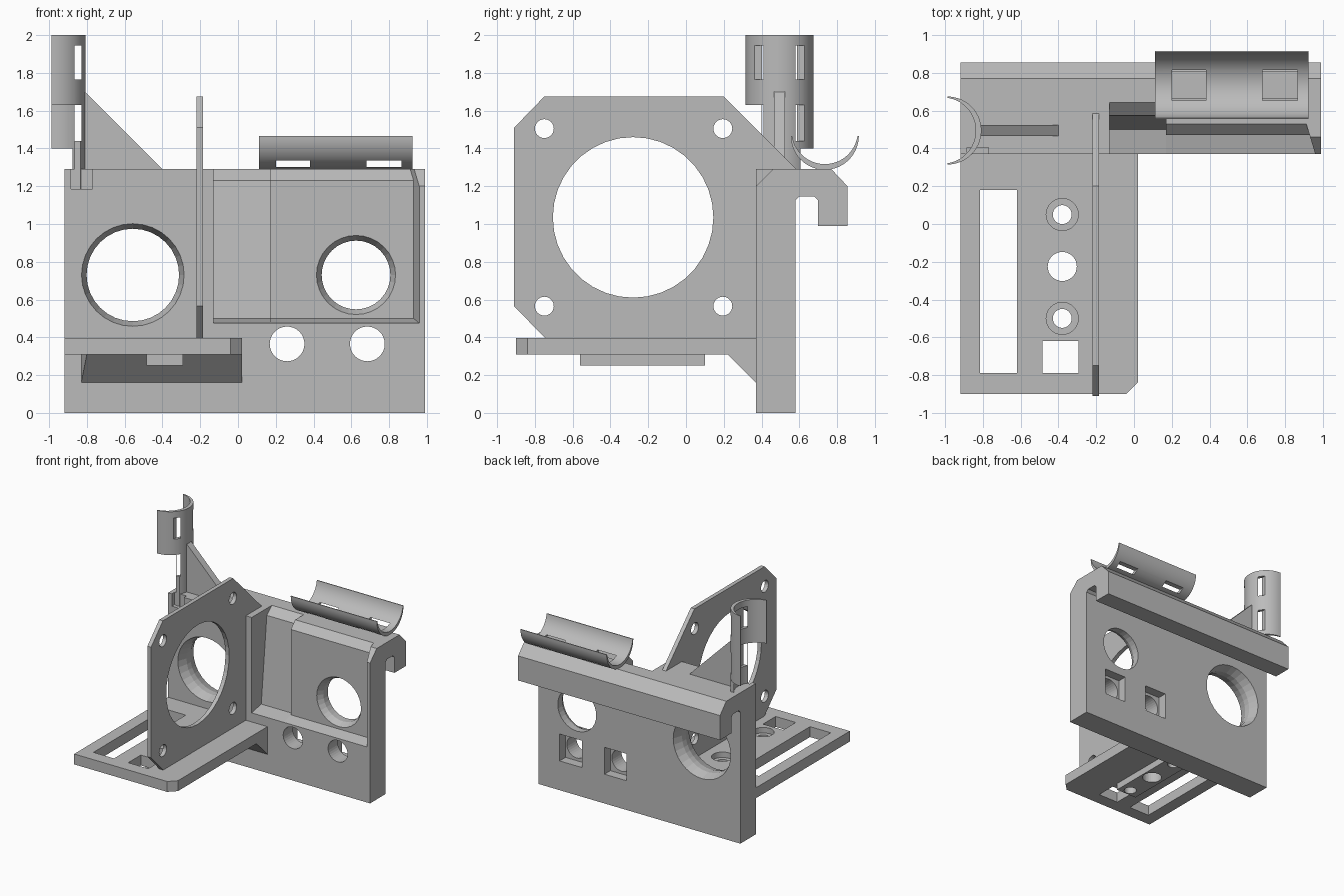
import bpy, bmesh
from math import sin, cos, pi, acos

if "Cube" in bpy.data.objects:
    bpy.data.objects.remove(bpy.data.objects["Cube"])

grey = bpy.data.materials.new("plain grey")
grey.use_nodes = True
grey.diffuse_color = (0.5, 0.5, 0.5, 1)
grey.node_tree.nodes["Principled BSDF"].inputs["Base Color"].default_value = (0.5, 0.5, 0.5, 1)

PLACE = {"x": lambda u, v, a: (a, u, v),
         "y": lambda u, v, a: (u, a, v),
         "z": lambda u, v, a: (u, v, a)}


def prism(name, start, axis, a, b, end=None, shift=None):
    """Extrude a 2D outline along an axis; a different end outline gives a taper."""
    end = end or start
    bm = bmesh.new()
    low = [bm.verts.new(PLACE[axis](u, v, a)) for u, v in start]
    high = [bm.verts.new(PLACE[axis](u, v, b)) for u, v in end]
    bm.faces.new(low)
    bm.faces.new(high)
    for i in range(len(low)):
        j = (i + 1) % len(low)
        bm.faces.new((low[i], low[j], high[j], high[i]))
    if shift:
        for v in bm.verts:
            shift(v.co)
    bmesh.ops.recalc_face_normals(bm, faces=bm.faces)
    mesh = bpy.data.meshes.new(name)
    bm.to_mesh(mesh)
    bm.free()
    mesh.materials.append(grey)
    obj = bpy.data.objects.new(name, mesh)
    bpy.context.collection.objects.link(obj)
    return obj


def rect(u0, u1, v0, v1):
    return [(u0, v0), (u1, v0), (u1, v1), (u0, v1)]


def circle(u, v, r, n=32):
    return [(u + r * cos(2 * pi * i / n), v + r * sin(2 * pi * i / n)) for i in range(n)]


def box(x0, x1, y0, y1, z0, z1, name="cutter"):
    return prism(name, rect(x0, x1, y0, y1), "z", z0, z1)


def cut(target, *cutters):
    """Subtract each cutter and remove it."""
    for c in cutters:
        mod = target.modifiers.new("cut", "BOOLEAN")
        mod.operation = "DIFFERENCE"
        mod.solver = "EXACT"
        mod.object = c
        bpy.context.view_layer.objects.active = target
        bpy.ops.object.modifier_apply(modifier=mod.name)
        mesh = c.data
        bpy.data.objects.remove(c)
        bpy.data.meshes.remove(mesh)


def bore(axis, u, v, r, a, b, r_end=None, n=32):
    return prism("cutter", circle(u, v, r, n), axis, a, b, circle(u, v, r_end or r, n))


# Main wall with the rear hook
wall = prism("wall_with_hook", [
    (.37, 0), (.58, 0), (.58, 1.125), (.6, 1.145), (.68, 1.145), (.7, 1.125),
    (.7, .99), (.855, .99), (.855, 1.2), (.77, 1.29), (.37, 1.29)], "x", -.92, .99)


# Front recess: deep leaning bay on the left, shallower bay on the right
def lean_end(co):
    if co.x > .9:
        co.x -= .3 * (co.y - .36)


cut(wall,
    prism("cutter", [(.36, .4725), (.5, .5), (.575, 1.23), (.655, 1.3), (.36, 1.3)],
          "x", -.13, .17),
    prism("cutter", [(.36, .4725), (.47, .5), (.47, 1.23), (.54, 1.3), (.36, 1.3)],
          "x", .165, .963, shift=lean_end),
    prism("cutter", [(.36, 1.19), (.47, 1.3), (.36, 1.3)], "x", .92, 1.1),
    box(-.885, -.77, .3, .405, 1.185, 1.4))

# Wall openings: two countersunk rounds, two bolt holes with square nut pockets
cut(wall,
    bore("y", -.557, .73, .245, .2, .7),
    bore("y", -.557, .73, .272, .369, .45, .245),
    bore("y", -.557, .73, .245, .5, .581, .272),
    bore("y", .625, .73, .182, .3, .7),
    bore("y", .625, .73, .21, .469, .52, .182))
for x in (.26, .685):
    cut(wall, bore("y", x, .365, .092, .2, .7),
        box(x - .105, x + .105, .5, .7, .25, .48))

# Base plate with slot, window and screw holes
plate = prism("base_plate", [(-.92, -.9), (-.04, -.9), (.02, -.84), (.02, .38), (-.92, .38)],
              "z", .308, .397)
boss = box(-.485, -.29, -.56, .1, .25, .312, "base_boss")
cut(plate, box(-.815, -.62, -.79, .18, 0, 1), box(-.485, -.295, -.79, -.62, 0, 1))
for y, r in ((.05, .05), (-.225, .077), (-.5, .05)):
    for part in (plate, boss):
        cut(part, bore("z", -.38, y, r, 0, 1))
for y in (.05, -.5):
    cut(plate, bore("z", -.38, y, .085, .35, 1))


# Sloped brace under the plate
def lean_start(co):
    if co.x < -.5:
        co.x += .2 * (.37 - co.y)


prism("under_brace", [(.22, .31), (.38, .31), (.38, .15)], "x", -.83, .02, shift=lean_start)

# Upright fan mounting plate
fan = prism("fan_plate", [
    (-.91, .565), (-.745, .395), (.38, .395), (.38, 1.28), (.59, 1.285), (.2, 1.675),
    (-.75, 1.675), (-.91, 1.51)], "x", -.22, -.185)
cut(fan, bore("x", -.28, 1.035, .425, -1, 1, n=36))
for y in (-.75, .195):
    for z in (.565, 1.505):
        cut(fan, bore("x", y, z, .05, -1, 1, n=24))


# Crescent cross-section opening toward -u
def crescent(r_out=.18, r_in=.175, offset=.025, n=28):
    lim = acos(offset / r_in)
    outer = [(r_out * sin(t), r_out * cos(t))
             for t in (pi * i / n for i in range(n + 1))]
    inner = [(r_in * cos(t) - offset, r_in * sin(t))
             for t in (-lim + 2 * lim * i / n for i in range(n + 1))]
    return outer + inner


def smooth(obj):
    bpy.ops.object.select_all(action="DESELECT")
    obj.select_set(True)
    bpy.context.view_layer.objects.active = obj
    bpy.ops.object.shade_smooth_by_angle(angle=.4)


# Horizontal cradle on the top with tie slots
cradle = prism("top_cradle", [(.735 + v, 1.467 - u) for u, v in crescent()], "x", .11, .925)
cut(cradle, box(.2, .38, .4, 1.1, 1.303, 1.337), box(.68, .865, .4, 1.1, 1.303, 1.337))
smooth(cradle)

# Vertical cradle on its post, with tie slots
post = prism("side_cradle", [(-.988 + u, .495 + v) for u, v in crescent()], "z", 1.18, 2.0)
cut(post,
    box(-1.1, -.7, .2, .4, 1.0, 1.63),
    box(-1.1, -.885, .2, .8, 1.0, 1.4),
    box(-1.1, -.7, .605, .8, 1.0, 1.4),
    box(-.865, -.83, .2, .8, 1.765, 1.945),
    box(-.865, -.83, .2, .8, 1.44, 1.63))
smooth(post)

# Triangular rib supporting the vertical cradle
prism("cradle_rib", [(-.82, 1.28), (-.39, 1.28), (-.815, 1.705)], "y", .465, .525)
